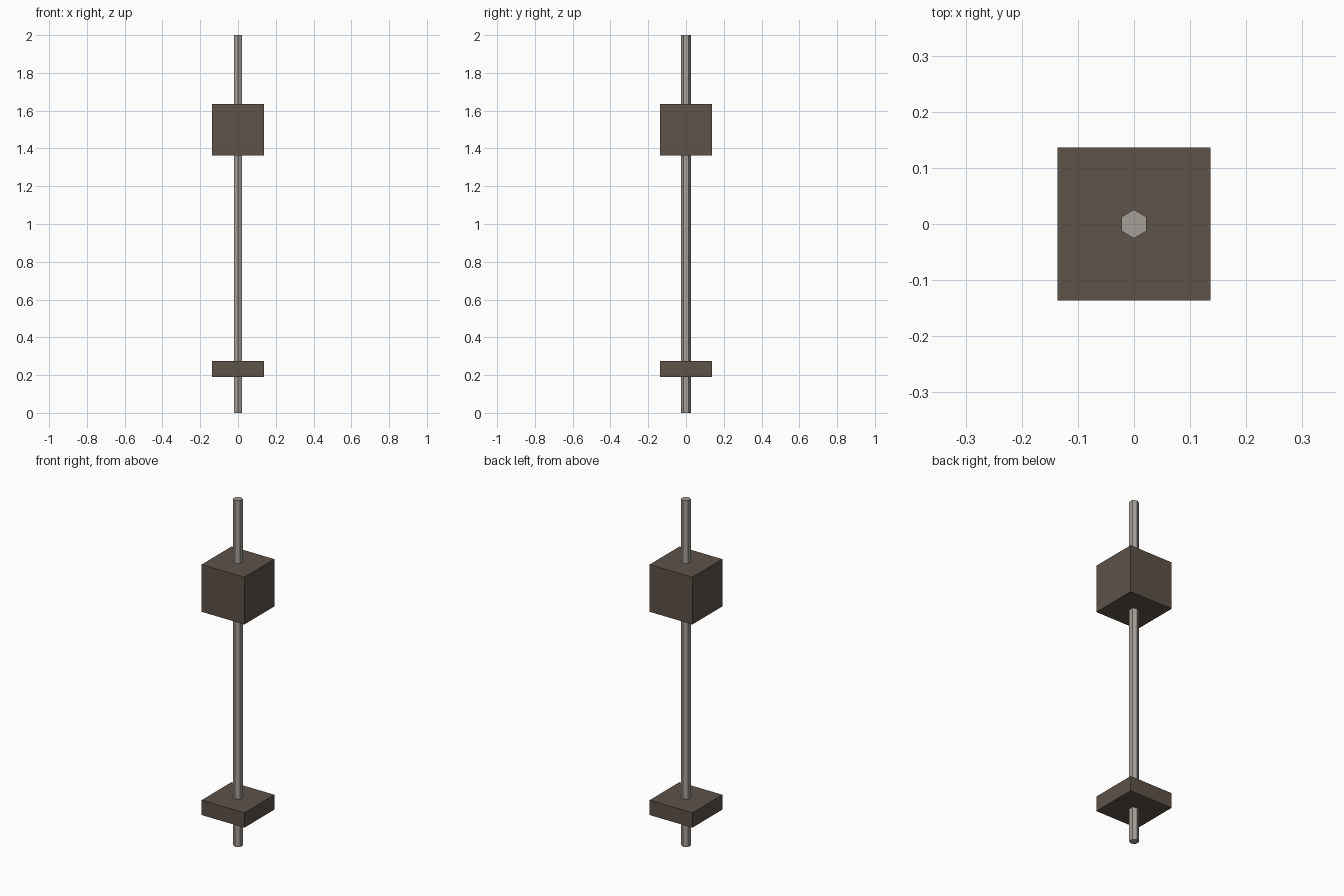
import bpy, math

if "Cube" in bpy.data.objects:
    bpy.data.objects.remove(bpy.data.objects["Cube"])

def material(name, rgb):
    m = bpy.data.materials.new(name)
    m.diffuse_color = (*rgb, 1)
    m.use_nodes = True
    m.node_tree.nodes["Principled BSDF"].inputs["Base Color"].default_value = m.diffuse_color
    return m

steel = material("warm_grey_metal", (0.38, 0.345, 0.315))
brown = material("dark_brown", (0.11, 0.085, 0.066))

# Hexagonal shaft, full height, with corners pointing to front and back
bpy.ops.mesh.primitive_cylinder_add(vertices=6, radius=0.0255, depth=2, location=(0, 0, 1))
shaft = bpy.context.object
shaft.name = "shaft"
shaft.data.materials.append(steel)
# Guarantee a corner lies on the y axis
if min(abs(v.co.x) for v in shaft.data.vertices) > 0.001:
    shaft.rotation_euler.z = math.pi / 6

def block(name, z0, z1, half=0.1365):
    bpy.ops.mesh.primitive_cube_add(size=1, location=(0, 0, (z0 + z1) / 2))
    o = bpy.context.object
    o.name = name
    o.scale = (half * 2, half * 2, z1 - z0)
    o.data.materials.append(brown)

# Square blocks threaded on the shaft
block("upper_block", 1.363, 1.636)
block("lower_plate", 0.19, 0.276)
